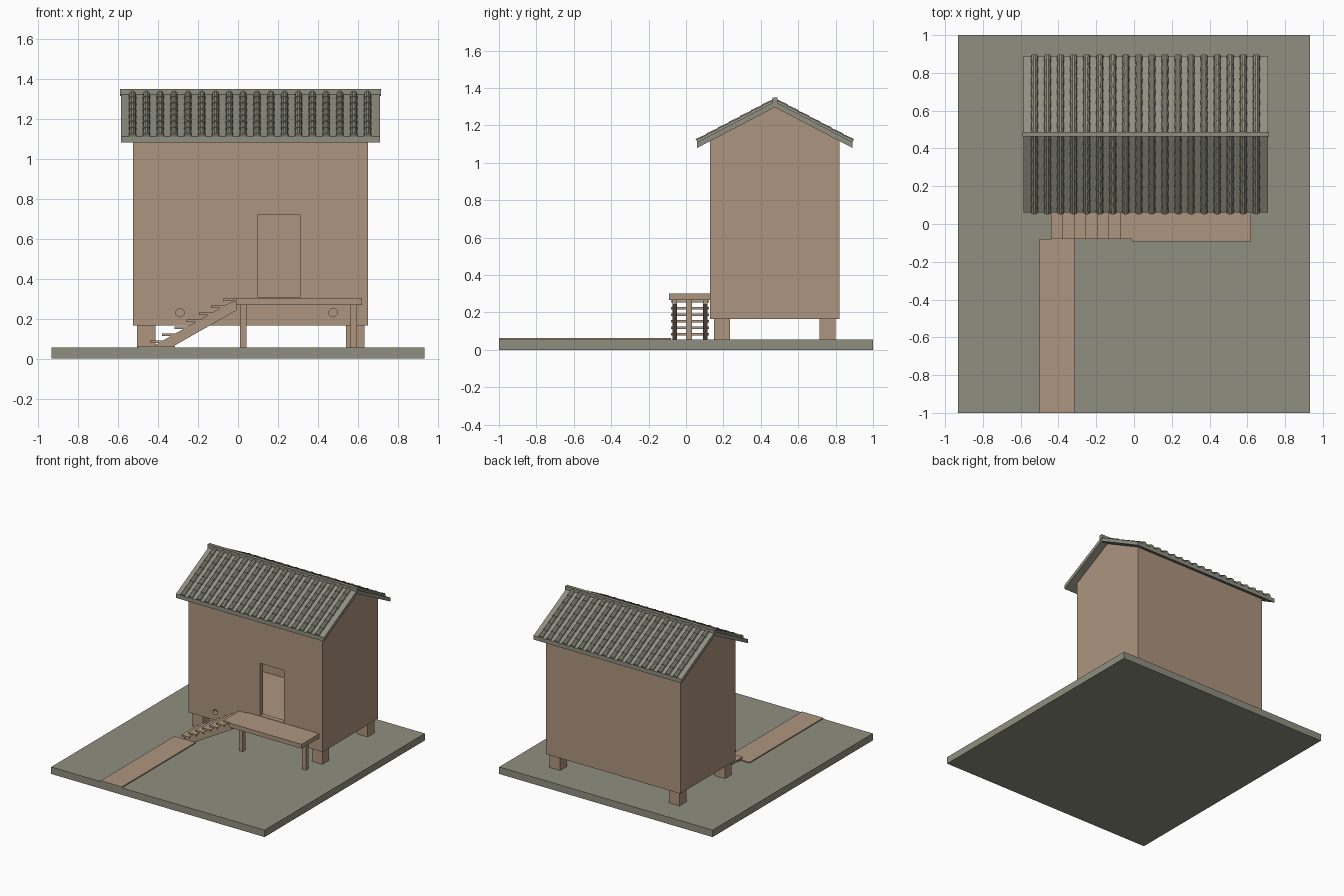
import bpy, bmesh, math
from mathutils import Matrix, Vector

if "Cube" in bpy.data.objects:
    bpy.data.objects.remove(bpy.data.objects["Cube"])


def material(name, rgb):
    m = bpy.data.materials.new(name)
    m.diffuse_color = (*rgb, 1)
    m.use_nodes = True
    m.node_tree.nodes["Principled BSDF"].inputs["Base Color"].default_value = m.diffuse_color
    return m


WOOD = material("warm_wood", (0.42, 0.30, 0.21))
SLATE = material("grey_slate", (0.275, 0.275, 0.22))


def finish(name, bm, mat):
    bmesh.ops.recalc_face_normals(bm, faces=bm.faces)
    me = bpy.data.meshes.new(name)
    bm.to_mesh(me)
    bm.free()
    me.materials.append(mat)
    ob = bpy.data.objects.new(name, me)
    bpy.context.collection.objects.link(ob)
    return ob


def add_box(bm, x, y, z):
    size = (x[1] - x[0], y[1] - y[0], z[1] - z[0])
    mid = [(a[0] + a[1]) / 2 for a in (x, y, z)]
    bmesh.ops.create_cube(bm, size=1, matrix=Matrix.Translation(mid) @ Matrix.Diagonal((*size, 1)))


def box(name, mat, x, y, z):
    bm = bmesh.new()
    add_box(bm, x, y, z)
    return finish(name, bm, mat)


def prism(name, mat, points, a, b, axis):
    """Extrude a profile: axis 'x' takes (y, z) points, axis 'y' takes (x, z)."""
    bm = bmesh.new()
    place = (lambda p: (a, p[0], p[1])) if axis == "x" else (lambda p: (p[0], a, p[1]))
    f = bm.faces.new([bm.verts.new(place(p)) for p in points])
    g = bmesh.ops.extrude_face_region(bm, geom=[f])["geom"]
    d = Vector((b - a, 0, 0)) if axis == "x" else Vector((0, b - a, 0))
    bmesh.ops.translate(bm, verts=[v for v in g if isinstance(v, bmesh.types.BMVert)], vec=d)
    return finish(name, bm, mat)


def cut(target, cutter):
    cutter.hide_render = True
    cutter.hide_viewport = True
    cutter.display_type = "WIRE"
    m = target.modifiers.new("cut", "BOOLEAN")
    m.operation, m.solver, m.object = "DIFFERENCE", "EXACT", cutter


# Ground and path
GROUND = 0.055
box("ground_slab", SLATE, (-0.933, 0.933), (-1, 1), (0, GROUND))
box("path", WOOD, (-0.5, -0.315), (-1, -0.08), (GROUND, 0.063))

# Hollow house body with doorway and two round holes
RIDGE_Y, HALF = 0.475, 0.415
SLOPE = 0.523
APEX = 1.297


def gable(half, bottom, apex):
    eave = apex - SLOPE * half
    return [(RIDGE_Y - half, bottom), (RIDGE_Y + half, bottom), (RIDGE_Y + half, eave),
            (RIDGE_Y, apex), (RIDGE_Y - half, eave)]


walls = prism("walls", WOOD, gable(0.346, 0.165, APEX), -0.525, 0.65, "x")
cut(walls, prism("room_cutter", WOOD, gable(0.306, 0.29, APEX - 0.03), -0.485, 0.61, "x"))
cut(walls, box("door_cutter", WOOD, (0.10, 0.31), (0.05, 0.25), (0.305, 0.72)))
for i, x in enumerate((-0.29, 0.475)):
    bm = bmesh.new()
    bmesh.ops.create_cone(bm, cap_ends=True, segments=16, radius1=0.021, radius2=0.021, depth=0.08,
                          matrix=Matrix.Translation((x, 0.13, 0.23)) @ Matrix.Rotation(math.pi / 2, 4, "X"))
    cut(walls, finish(f"hole_cutter_{i}", bm, WOOD))

# Stilts under the corners
for x in (-0.505, 0.54):
    for y in (0.15, 0.715):
        box("stilt", WOOD, (x, x + 0.092), (y, y + 0.085), (GROUND, 0.167))

# Porch deck and its two posts
box("porch_deck", WOOD, (-0.01, 0.62), (-0.092, 0.13), (0.268, 0.302))
for x in (0.01, 0.562):
    box("porch_post", WOOD, (x, x + 0.032), (-0.001, 0.031), (GROUND, 0.27))

# Stairs: seven treads on two sloping stringers
bm = bmesh.new()
for i in range(7):
    x, top = -0.44 + 0.061 * i, 0.09 + 0.035 * i
    add_box(bm, (x, x + 0.07), (-0.08, 0.122), (top - 0.013, top))
finish("stair_treads", bm, WOOD)
profile = [(-0.42, GROUND), (-0.335, GROUND), (-0.005, 0.243), (-0.005, 0.29), (-0.04, 0.28), (-0.42, 0.065)]
for y in (-0.073, 0.09):
    prism("stair_stringer", WOOD, profile, y, y + 0.025, "y")

# Roof slab
low, T = APEX - SLOPE * HALF, 0.031
front, back = RIDGE_Y - HALF, RIDGE_Y + HALF
prism("roof_slab", SLATE, [(front, low), (RIDGE_Y, APEX), (back, low),
                           (back, low + T), (RIDGE_Y, APEX + T), (front, low + T)], -0.585, 0.71, "x")
box("ridge_cap", SLATE, (-0.59, 0.715), (RIDGE_Y - 0.013, RIDGE_Y + 0.013), (1.312, 1.348))

# Overlapping tapered tiles in columns on both slopes
bm = bmesh.new()
ROWS, COLS = 7, 18
step = HALF / ROWS
for side in (-1, 1):
    up = Vector((0, -side, SLOPE)).normalized()
    turn = up.to_track_quat("Z", "X").to_matrix().to_4x4()
    for c in range(COLS):
        for r in range(ROWS):
            d = HALF - step * (r + 0.5)
            mid = (-0.527 + 0.0691 * c, RIDGE_Y + side * d, APEX + T - SLOPE * d)
            bmesh.ops.create_cone(bm, cap_ends=True, segments=10, radius1=0.0195, radius2=0.0155,
                                  depth=step * 1.13, matrix=Matrix.Translation(mid) @ turn)
finish("roof_tiles", bm, SLATE)
